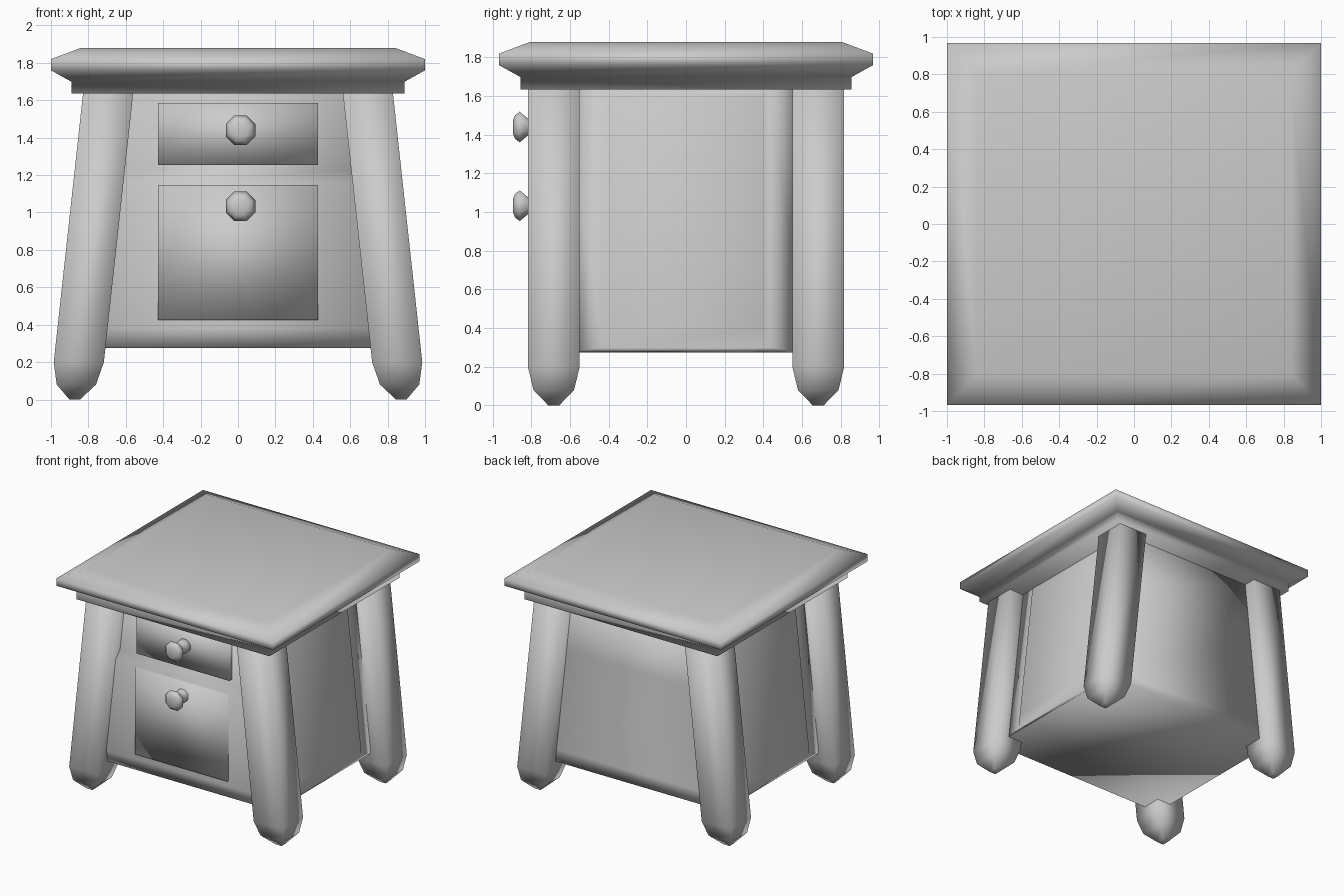
import bpy, bmesh, math

if "Cube" in bpy.data.objects:
    bpy.data.objects.remove(bpy.data.objects["Cube"])


def loft(name, rings):
    """Skin a list of equal-length vertex loops and cap both ends."""
    bm = bmesh.new()
    loops = [[bm.verts.new(p) for p in ring] for ring in rings]
    n = len(loops[0])
    for a, b in zip(loops, loops[1:]):
        for i in range(n):
            j = (i + 1) % n
            bm.faces.new((a[i], a[j], b[j], b[i]))
    bm.faces.new(loops[0])
    bm.faces.new(loops[-1])
    bmesh.ops.recalc_face_normals(bm, faces=bm.faces)
    me = bpy.data.meshes.new(name)
    bm.to_mesh(me)
    bm.free()
    me.polygons.foreach_set("use_smooth", [True] * len(me.polygons))
    ob = bpy.data.objects.new(name, me)
    bpy.context.collection.objects.link(ob)
    return ob


def rect(x0, x1, y0, y1, z):
    return [(x0, y0, z), (x1, y0, z), (x1, y1, z), (x0, y1, z)]


def slant(z, base):
    """Sides lean outward toward the floor."""
    return base - 0.109 * z


# Table top with moulded edge: (z, inset from the outer rim)
edge = [(1.635, 0.11), (1.70, 0.11), (1.70, 0.108), (1.76, 0.0), (1.82, 0.0), (1.88, 0.16)]
loft("table_top", [rect(-1 + d, 1 - d, -0.967 + d, 0.967 - d, z) for z, d in edge])

# Tapered cabinet, upper front set back above a sloped ledge: (z, front y)
front = [(0.275, -0.71), (0.38, -0.738), (1.16, -0.738), (1.23, -0.69), (1.64, -0.69)]
loft("cabinet", [rect(-slant(z, 0.868), slant(z, 0.868), y, 0.71, z) for z, y in front])

# Splayed square legs with blunt pointed feet: (z, half width)
leg = [(0.0, 0.028), (0.08, 0.105), (0.20, 0.134), (1.65, 0.134)]
for sx, side in ((-1, "left"), (1, "right")):
    for sy, end in ((-1, "front"), (1, "back")):
        rings = []
        for z, h in leg:
            cx, cy = sx * slant(z, 0.873), sy * 0.684
            rings.append(rect(cx - h, cx + h, cy - h, cy + h, z))
        loft(f"{end}_{side}_leg", rings)

    # Raised side panel: (half depth, bottom, top, height above cabinet side)
    rings = []
    for hy, z0, z1, out in ((0.62, 0.276, 1.645, 0.001), (0.43, 0.30, 1.64, 0.003),
                            (0.40, 0.40, 1.59, 0.028)):
        rings.append([(sx * (slant(z, 0.868) + out), y, z)
                      for y, z in ((-hy, z0), (hy, z0), (hy, z1), (-hy, z1))])
    loft(f"{side}_side_panel", rings)

# Drawer fronts and eight-sided knobs
knob = [(-0.70, 0.06), (-0.765, 0.055), (-0.79, 0.042), (-0.82, 0.05),
        (-0.86, 0.086), (-0.885, 0.065), (-0.894, 0.04)]
for name, z0, z1, y, kz in (("upper", 1.255, 1.585, -0.725, 1.44),
                            ("lower", 0.425, 1.148, -0.75, 1.033)):
    loft(f"{name}_drawer", [rect(-0.427, 0.427, y, -0.66, z) for z in (z0, z1)])
    rings = []
    for ky, r in knob:
        angles = [math.radians(22.5 + 45 * i) for i in range(8)]
        rings.append([(0.014 + r * math.cos(a), ky, kz + r * math.sin(a)) for a in angles])
    loft(f"{name}_knob", rings)
